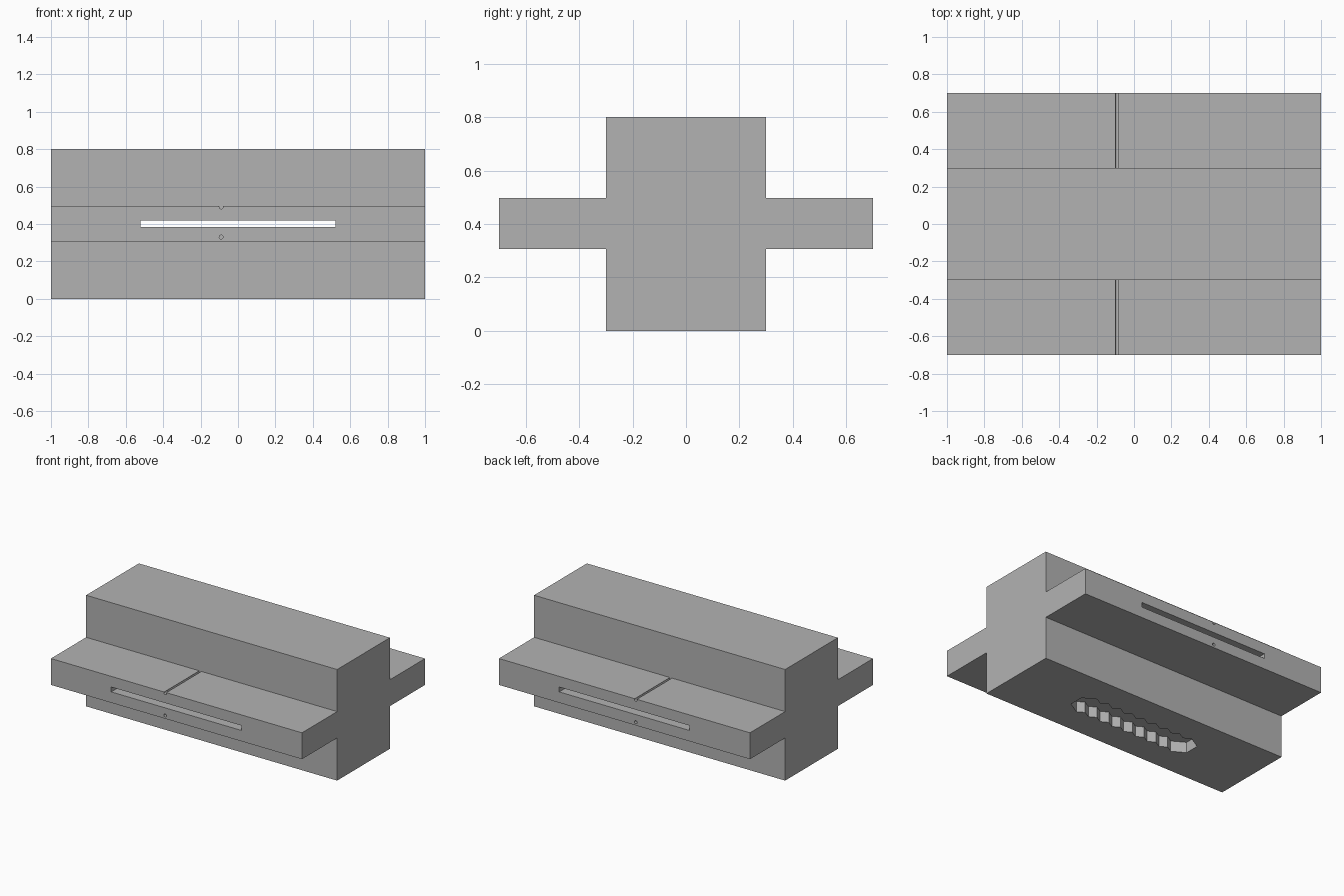
import bpy
import bmesh
import math
from mathutils import Vector

old = bpy.data.objects.get("Cube")
if old:
    bpy.data.objects.remove(old, do_unlink=True)

grey = bpy.data.materials.new("plain grey")
grey.use_nodes = True
grey.diffuse_color = (0.45, 0.45, 0.45, 1)
grey.node_tree.nodes["Principled BSDF"].inputs["Base Color"].default_value = (0.45, 0.45, 0.45, 1)


def prism(name, points, offset):
    """Extrude a closed outline by an offset vector."""
    mesh = bpy.data.meshes.new(name)
    bm = bmesh.new()
    face = bm.faces.new([bm.verts.new(p) for p in points])
    top = bmesh.ops.extrude_face_region(bm, geom=[face])["geom"]
    verts = [v for v in top if isinstance(v, bmesh.types.BMVert)]
    bmesh.ops.translate(bm, verts=verts, vec=Vector(offset))
    bmesh.ops.recalc_face_normals(bm, faces=bm.faces)
    bm.to_mesh(mesh)
    bm.free()
    obj = bpy.data.objects.new(name, mesh)
    mesh.materials.append(grey)
    bpy.context.collection.objects.link(obj)
    return obj


def cut(target, cutter):
    """Subtract the cutter from the target, then discard it."""
    cutter.hide_render = True
    mod = target.modifiers.new("cut", "BOOLEAN")
    mod.operation = "DIFFERENCE"
    mod.solver = "EXACT"
    mod.object = cutter
    bpy.context.view_layer.objects.active = target
    bpy.ops.object.modifier_apply(modifier=mod.name)
    bpy.data.objects.remove(cutter, do_unlink=True)


# Cross-shaped block: half profile mirrored in y
half = [(0.3, 0), (0.3, 0.307), (0.7, 0.307), (0.7, 0.497), (0.3, 0.497), (0.3, 0.8)]
profile = half + [(-y, z) for y, z in reversed(half)]
block = prism("cross_block", [(-1, y, z) for y, z in profile], (2, 0, 0))

# Long slot through both flanges
slot = [(-0.52, 0.385), (0.52, 0.385), (0.52, 0.42), (-0.52, 0.42)]
cut(block, prism("slot_cutter", [(x, -1, z) for x, z in slot], (0, 2, 0)))

# Small round holes in each flange; the upper ones break out as grooves
RADIUS, SIDES = 0.0105, 16
for side in (-1, 1):
    for z in (0.33, 0.491):
        ring = [(-0.09 + RADIUS * math.cos(math.tau * i / SIDES), side * 0.3,
                 z + RADIUS * math.sin(math.tau * i / SIDES)) for i in range(SIDES)]
        cut(block, prism("hole_cutter", ring, (0, side * 0.5, 0)))

# Shallow pocket underneath: a row of nine overlapping hexagons
R, PITCH, COUNT = 0.105, 0.1, 9
start = -PITCH * (COUNT - 1) / 2
cusp = R - PITCH / 2 * math.tan(math.radians(30))
end = -start + R * math.cos(math.radians(30))
edge = [(-end, R / 2)]
for i in range(COUNT):
    x = start + i * PITCH
    edge.append((x, R))
    if i < COUNT - 1:
        edge.append((x + PITCH / 2, cusp))
edge.append((end, R / 2))
outline = edge + [(x, -y) for x, y in reversed(edge)]
cut(block, prism("pocket_cutter", [(x, y, -0.1) for x, y in outline], (0, 0, 0.177)))
